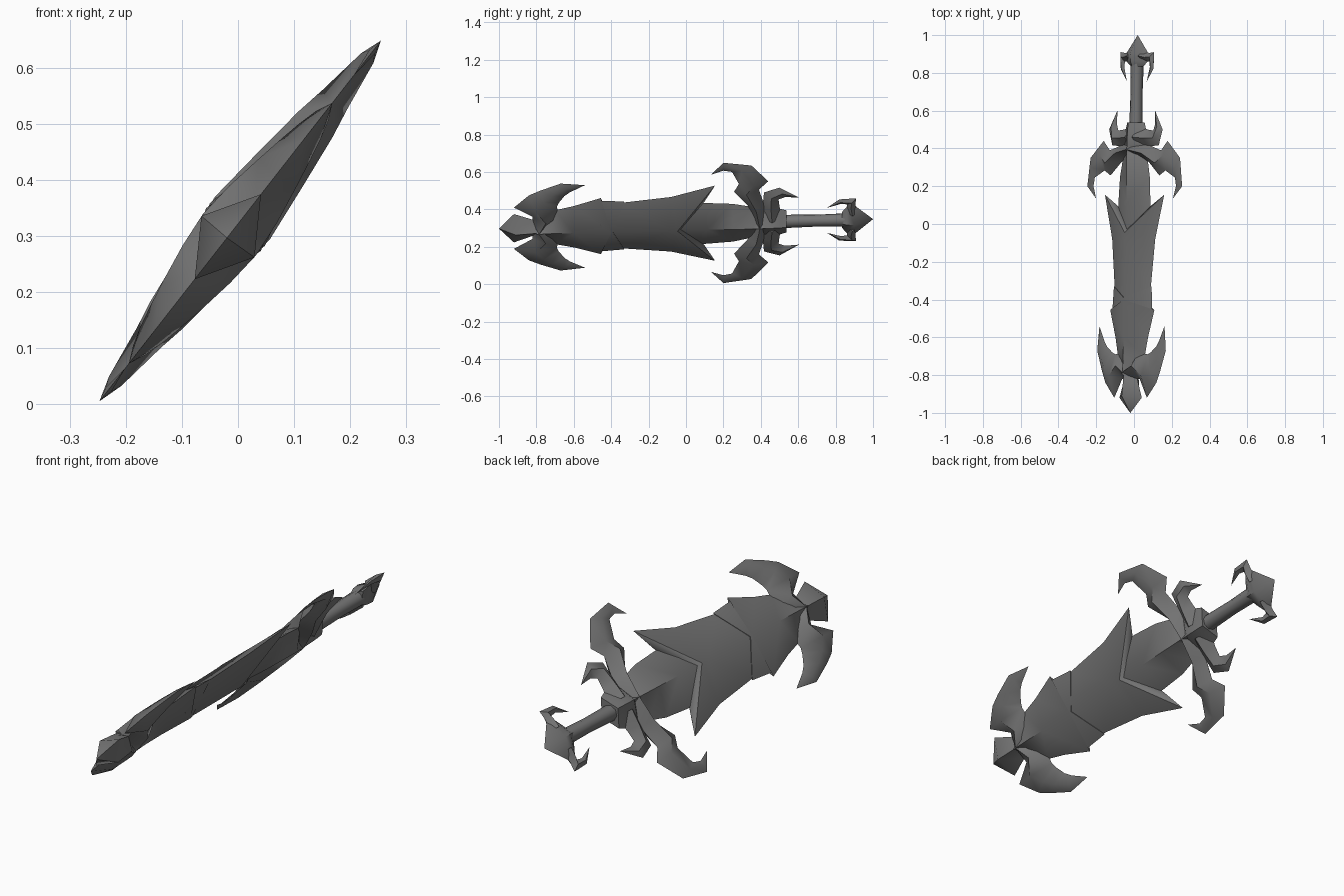
import bpy, bmesh, math
from mathutils import Vector

if "Cube" in bpy.data.objects:
    bpy.data.objects.remove(bpy.data.objects["Cube"], do_unlink=True)

# One dark grey metal for the whole sword
metal = bpy.data.materials.new("dark_grey_metal")
metal.use_nodes = True
GREY = (0.18, 0.18, 0.18, 1)
metal.diffuse_color = GREY
bsdf = metal.node_tree.nodes["Principled BSDF"]
bsdf.inputs["Base Color"].default_value = GREY
bsdf.inputs["Roughness"].default_value = 0.6

# The sword lies along y with its flat side leaning; u = width, v = thickness
ACROSS = Vector((0.615, 0, 0.788))
NORMAL = Vector((0.788, 0, -0.615))


def place(u, y, v):
    return ACROSS * (u + 0.032 * y) + NORMAL * v + Vector((0, y, 0.322))


def loft(name, rings, angle=48):
    """Skin a row of equal rings of (u, y, v) points and cap the ends."""
    bm = bmesh.new()
    rows = [[bm.verts.new(place(*p)) for p in ring] for ring in rings]
    n = len(rows[0])
    for a, b in zip(rows, rows[1:]):
        for i in range(n):
            j = (i + 1) % n
            bm.faces.new((a[i], a[j], b[j], b[i]))
    bm.faces.new(rows[0])
    bm.faces.new(rows[-1])
    bmesh.ops.remove_doubles(bm, verts=bm.verts, dist=0.0005)
    bmesh.ops.triangulate(bm, faces=bm.faces)
    bmesh.ops.recalc_face_normals(bm, faces=bm.faces)
    mesh = bpy.data.meshes.new(name)
    bm.to_mesh(mesh)
    bm.free()
    mesh.materials.append(metal)
    obj = bpy.data.objects.new(name, mesh)
    bpy.context.collection.objects.link(obj)
    bpy.ops.object.select_all(action='DESELECT')
    obj.select_set(True)
    bpy.context.view_layer.objects.active = obj
    bpy.ops.object.shade_smooth_by_angle(angle=math.radians(angle))
    return obj


def body(name, sections):
    """Diamond sections: (half width, edge y, half thickness, ridge y)."""
    loft(name, [[(w, ye, 0), (0, yr, t), (-w, ye, 0), (0, yr, -t)]
                for w, ye, t, yr in sections])


def horns(name, sections):
    """Mirrored pair of ridged horns: (outer u, outer y, inner u, inner y, half thickness)."""
    for side, s in (("left", 1), ("right", -1)):
        rings = []
        for uo, yo, ui, yi, t in sections:
            um, ym = (uo + ui) / 2, (yo + yi) / 2
            rings.append([(s * uo, yo, 0), (s * um, ym, t),
                          (s * ui, yi, 0), (s * um, ym, -t)])
        loft(f"{side}_{name}", rings)


# Scabbard with flared, V-notched mouth
body("scabbard", [(0.155, -0.50, 0.055, -0.50), (0.155, -0.34, 0.058, -0.34),
                  (0.185, -0.08, 0.060, -0.09), (0.255, 0.155, 0.062, -0.045),
                  (0.15, 0.10, 0.048, -0.03)])
body("scabbard_band", [(0.172, -0.46, 0.058, -0.46), (0.162, -0.33, 0.0605, -0.39)])

# Scabbard end fitting, its side wings and end point
body("end_fitting", [(0.04, -0.80, 0.060, -0.80), (0.115, -0.70, 0.056, -0.72),
                     (0.14, -0.60, 0.056, -0.60), (0.19, -0.455, 0.062, -0.40),
                     (0.15, -0.46, 0.045, -0.44)])
body("end_point", [(0, -1.0, 0, -1.0), (0.096, -0.92, 0.060, -0.91),
                   (0.055, -0.82, 0.052, -0.82), (0.03, -0.77, 0.045, -0.77)])
horns("end_wing", [(0.0, -0.82, 0.0, -0.75, 0.060), (0.075, -0.82, 0.06, -0.68, 0.054),
                   (0.14, -0.92, 0.14, -0.69, 0.042), (0.22, -0.84, 0.165, -0.68, 0.032),
                   (0.25, -0.78, 0.21, -0.65, 0.024), (0.295, -0.67, 0.235, -0.62, 0.014),
                   (0.28, -0.54, 0.28, -0.54, 0)])

# Blade between scabbard mouth and guard
body("blade", [(0.14, -0.05, 0.045, -0.05), (0.138, 0.11, 0.054, 0.11),
               (0.128, 0.25, 0.058, 0.25), (0.105, 0.35, 0.060, 0.35),
               (0.04, 0.41, 0.058, 0.40)])

# Guard: hub, big forward wings, small rear horns
body("guard_hub", [(0.03, 0.37, 0.060, 0.38), (0.10, 0.42, 0.058, 0.43),
                   (0.088, 0.50, 0.056, 0.50), (0.075, 0.537, 0.052, 0.537)])
horns("guard_wing", [(0.0, 0.43, 0.0, 0.36, 0.062), (0.11, 0.42, 0.115, 0.33, 0.050),
                     (0.22, 0.39, 0.21, 0.257, 0.038), (0.275, 0.44, 0.262, 0.283, 0.028),
                     (0.385, 0.35, 0.345, 0.246, 0.014), (0.408, 0.20, 0.355, 0.20, 0.006),
                     (0.33, 0.134, 0.33, 0.134, 0)])
horns("rear_horn", [(0.03, 0.40, 0.03, 0.52, 0.050), (0.11, 0.41, 0.10, 0.50, 0.036),
                    (0.20, 0.417, 0.15, 0.495, 0.024), (0.23, 0.50, 0.165, 0.53, 0.014),
                    (0.16, 0.604, 0.16, 0.604, 0)])

# Grip
loft("grip", [[(r * math.cos(k * math.pi / 4), y, r * math.sin(k * math.pi / 4))
               for k in range(8)]
              for y, r in ((0.52, 0.036), (0.70, 0.032), (0.87, 0.036))])

# Pommel with curved fins
body("pommel", [(0.055, 0.835, 0.035, 0.835), (0.09, 0.86, 0.045, 0.86),
                (0.098, 0.90, 0.048, 0.90), (0, 1.0, 0, 1.0)])
horns("pommel_fin", [(0.05, 0.92, 0.05, 0.86, 0.035), (0.10, 0.905, 0.085, 0.86, 0.024),
                     (0.145, 0.91, 0.105, 0.86, 0.016), (0.14, 0.82, 0.11, 0.83, 0.009),
                     (0.085, 0.754, 0.085, 0.754, 0)])
